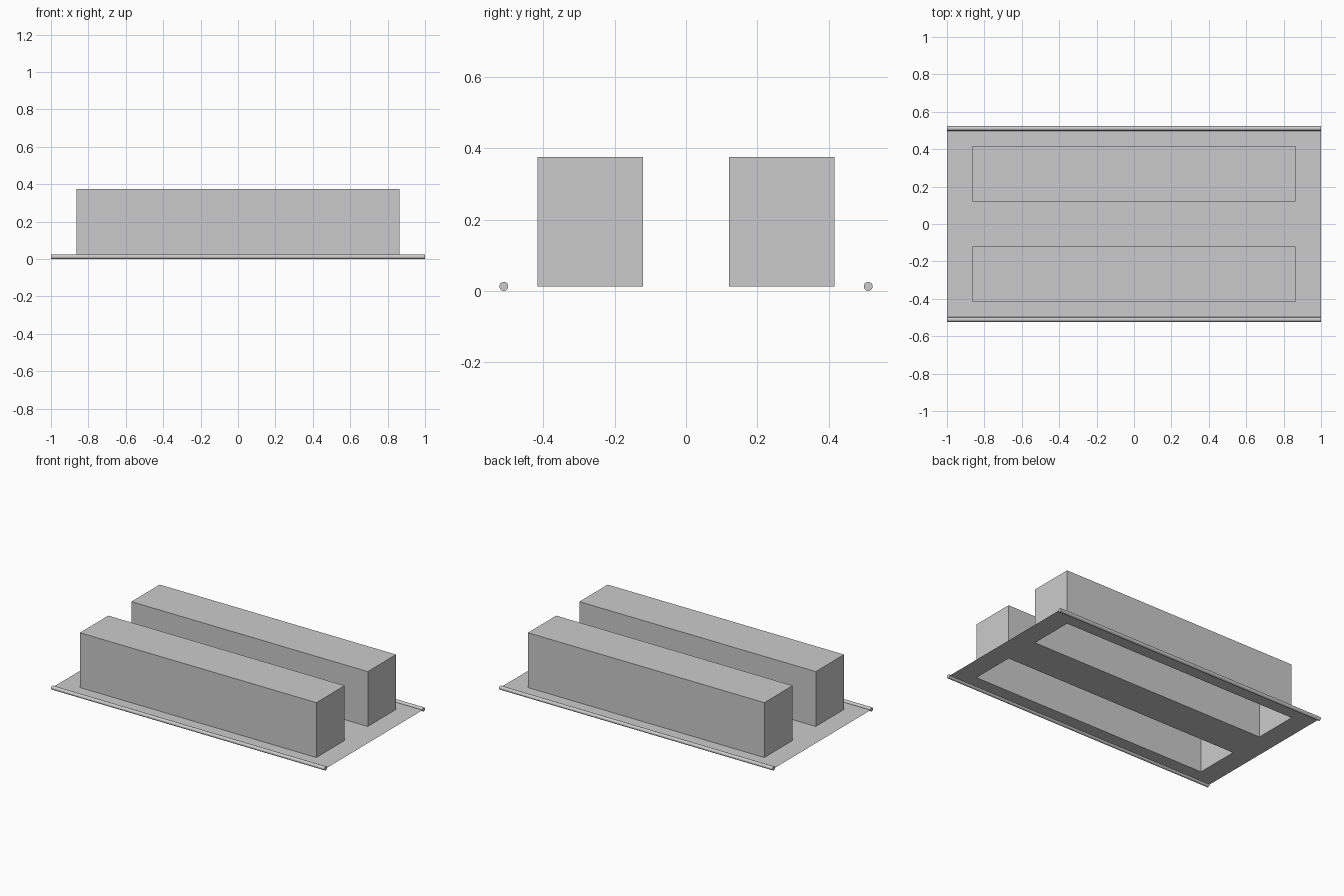
import bpy, bmesh, math

if "Cube" in bpy.data.objects:
    bpy.data.objects.remove(bpy.data.objects["Cube"])

ROD_R = 0.0125
ROD_Y = 0.511
TOP_Z = 0.375
XS = [-1.0, -0.864, 0.864, 1.0]
YS = [-ROD_Y, -0.416, -0.121, 0.121, 0.416, ROD_Y]


def add_object(name, bm):
    bmesh.ops.recalc_face_normals(bm, faces=bm.faces) if name != "tray" else None
    mesh = bpy.data.meshes.new(name)
    bm.to_mesh(mesh)
    bm.free()
    obj = bpy.data.objects.new(name, mesh)
    bpy.context.collection.objects.link(obj)
    return obj


# Thin sheet with two hollow, open-bottomed boxes raised out of it
bm = bmesh.new()
grid = [[bm.verts.new((x, y, ROD_R)) for x in XS] for y in YS]
raised = []
for j in range(len(YS) - 1):
    for i in range(len(XS) - 1):
        face = bm.faces.new((grid[j][i], grid[j][i + 1],
                             grid[j + 1][i + 1], grid[j + 1][i]))
        if i == 1 and j in (1, 3):
            raised.append(face)
tops = bmesh.ops.extrude_discrete_faces(bm, faces=raised)["faces"]
for face in tops:
    for v in face.verts:
        v.co.z = TOP_Z
bmesh.ops.remove_doubles(bm, verts=bm.verts, dist=1e-5)
bm.normal_update()
add_object("tray", bm)

# Round rods along both long edges
for name, y in (("front_rod", -ROD_Y), ("back_rod", ROD_Y)):
    bpy.ops.mesh.primitive_cylinder_add(vertices=24, radius=ROD_R, depth=2.0,
                                        location=(0, y, ROD_R),
                                        rotation=(0, math.pi / 2, 0))
    rod = bpy.context.object
    rod.name = name
    bpy.ops.object.shade_smooth_by_angle(angle=math.radians(40))
